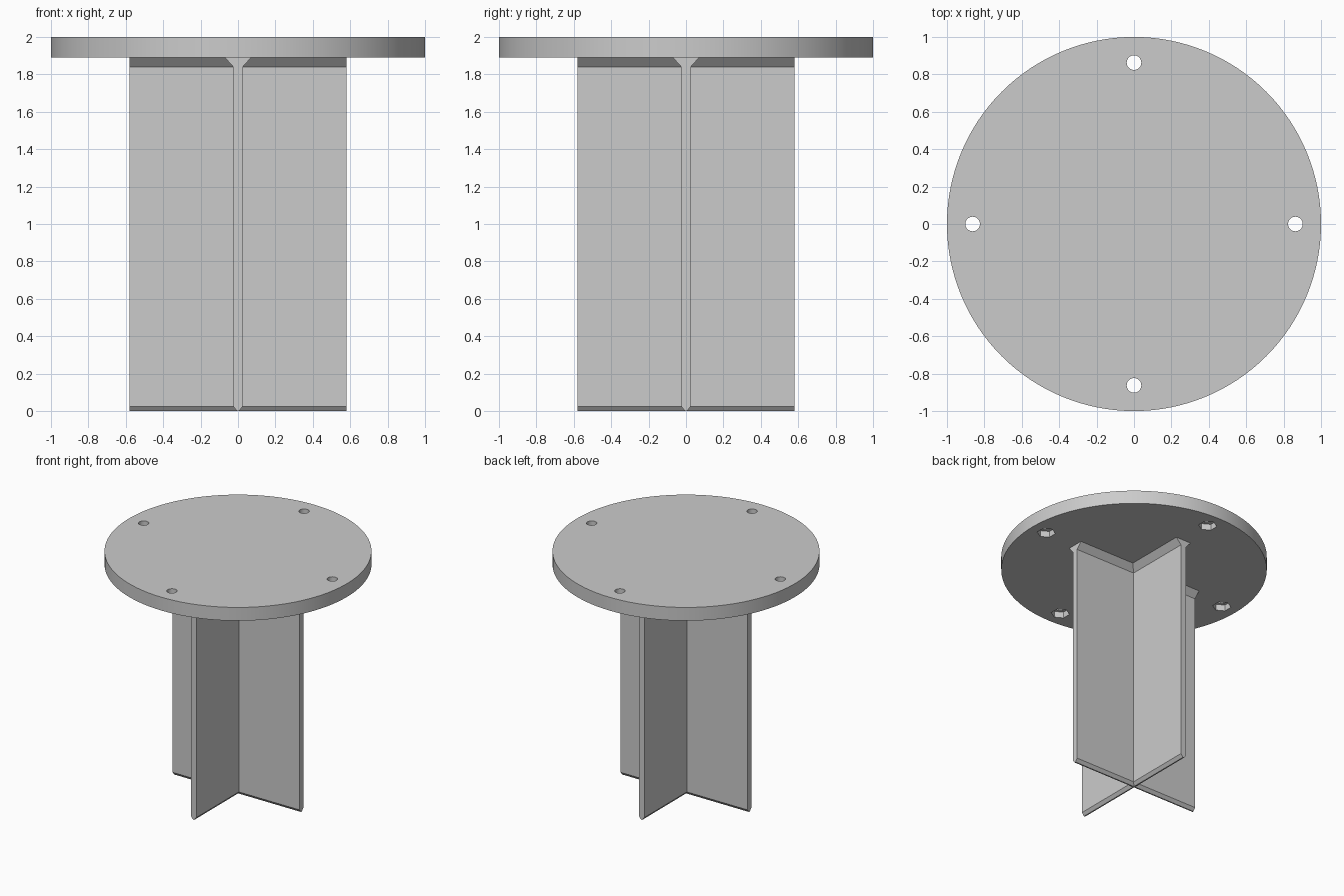
import bpy, bmesh, math

if "Cube" in bpy.data.objects:
    bpy.data.objects.remove(bpy.data.objects["Cube"], do_unlink=True)

grey = bpy.data.materials.new("plain grey")
grey.use_nodes = True
grey.diffuse_color = (0.6, 0.6, 0.6, 1)
grey.node_tree.nodes["Principled BSDF"].inputs["Base Color"].default_value = (0.6, 0.6, 0.6, 1)


def cylinder(name, sides, radius, low, high, x=0, y=0, turn=0):
    bpy.ops.mesh.primitive_cylinder_add(vertices=sides, radius=radius, depth=high - low,
                                        location=(x, y, (low + high) / 2), rotation=(0, 0, turn))
    ob = bpy.context.object
    ob.name = name
    ob.data.materials.append(grey)
    return ob


def combine(target, tool, operation):
    mod = target.modifiers.new("combine", 'BOOLEAN')
    mod.operation, mod.object, mod.solver = operation, tool, 'EXACT'
    bpy.context.view_layer.objects.active = target
    bpy.ops.object.modifier_apply(modifier=mod.name)
    bpy.data.objects.remove(tool, do_unlink=True)


def fin(name, turn):
    # Half profile: chamfered foot, straight web, flared head under the plate
    half = [(0.005, 0), (0.025, 0.025), (0.025, 1.84), (0.07, 1.89)]
    profile = half + [(-y, z) for y, z in reversed(half)]
    bm = bmesh.new()
    face = bm.faces.new([bm.verts.new((-0.58, y, z)) for y, z in profile])
    out = bmesh.ops.extrude_face_region(bm, geom=[face])
    bmesh.ops.translate(bm, vec=(1.16, 0, 0),
                        verts=[v for v in out["geom"] if isinstance(v, bmesh.types.BMVert)])
    bmesh.ops.recalc_face_normals(bm, faces=bm.faces)
    mesh = bpy.data.meshes.new(name)
    bm.to_mesh(mesh)
    bm.free()
    mesh.materials.append(grey)
    ob = bpy.data.objects.new(name, mesh)
    ob.rotation_euler.z = turn
    bpy.context.collection.objects.link(ob)
    bpy.context.view_layer.update()
    return ob


# Round top plate with four screw holes and hexagonal nut pockets underneath
plate = cylinder("top_plate", 128, 1, 1.89, 2)
for i in range(4):
    a = i * math.pi / 2
    x, y = 0.863 * math.cos(a), 0.863 * math.sin(a)
    combine(plate, cylinder("screw_hole", 32, 0.039, 1.8, 2.1, x, y), 'DIFFERENCE')
    combine(plate, cylinder("nut_pocket", 6, 0.07, 1.8, 1.94, x, y), 'DIFFERENCE')
bpy.ops.object.select_all(action='DESELECT')
plate.select_set(True)
bpy.context.view_layer.objects.active = plate
bpy.ops.object.shade_smooth_by_angle(angle=math.radians(30))

# Cross-shaped leg
leg = fin("cross_leg", 0)
combine(leg, fin("cross_fin", math.pi / 2), 'UNION')
